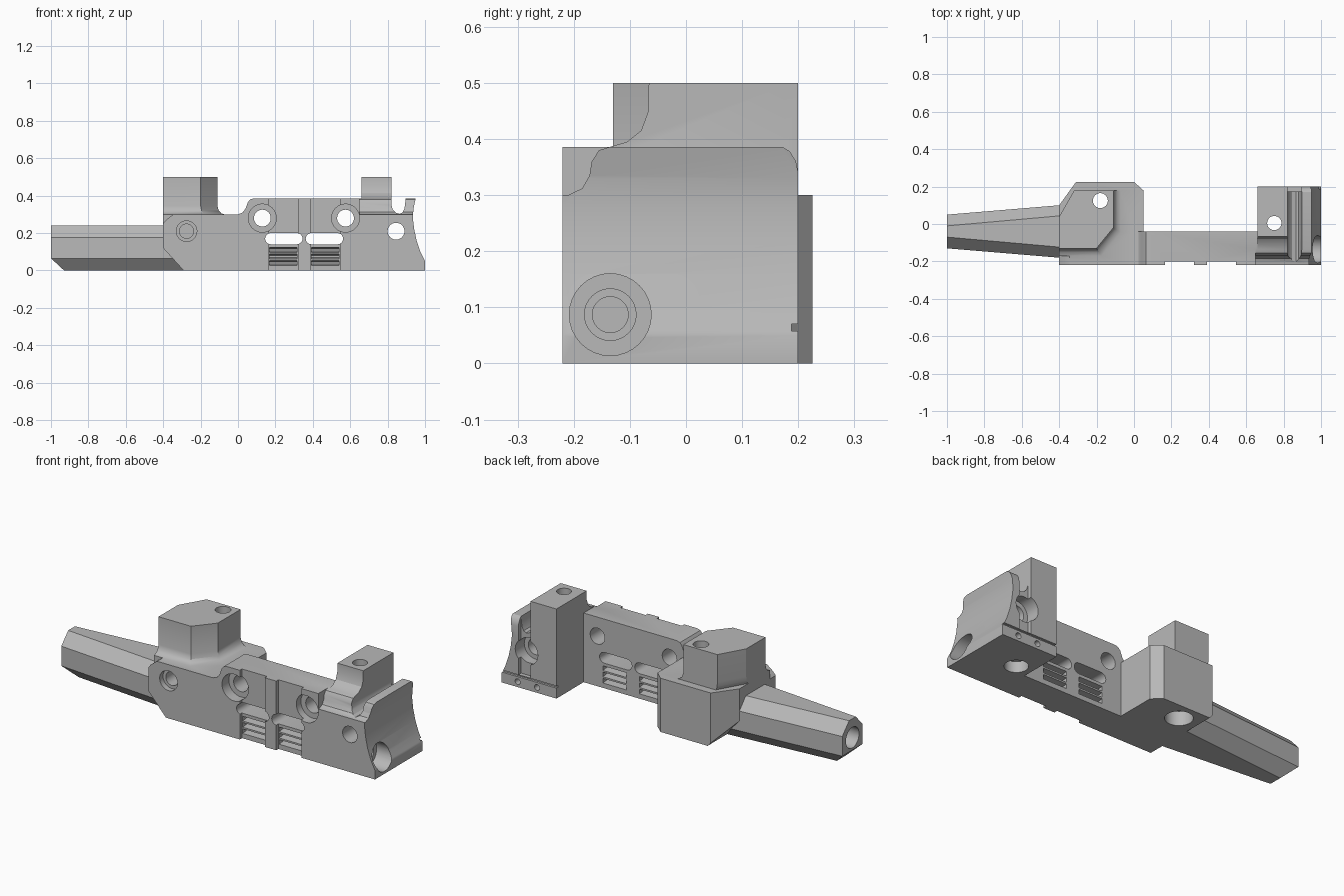
import bpy, bmesh, math
from mathutils import Vector

cube = bpy.data.objects.get("Cube")
if cube:
    bpy.data.objects.remove(cube)

grey = bpy.data.materials.new("mid grey")
grey.use_nodes = True
grey.diffuse_color = (0.48, 0.48, 0.48, 1)
grey.node_tree.nodes["Principled BSDF"].inputs["Base Color"].default_value = (0.48, 0.48, 0.48, 1)


def loft(name, rings):
    """Closed solid through matching rings of points."""
    bm = bmesh.new()
    rows = [[bm.verts.new(p) for p in ring] for ring in rings]
    n = len(rows[0])
    for low, high in zip(rows, rows[1:]):
        for i in range(n):
            j = (i + 1) % n
            bm.faces.new((low[i], low[j], high[j], high[i]))
    bm.faces.new(rows[0])
    bm.faces.new(rows[-1])
    bmesh.ops.recalc_face_normals(bm, faces=bm.faces)
    mesh = bpy.data.meshes.new(name)
    bm.to_mesh(mesh)
    bm.free()
    mesh.materials.append(grey)
    ob = bpy.data.objects.new(name, mesh)
    bpy.context.collection.objects.link(ob)
    return ob


def place(axis, u, v, w):
    return {"x": (w, u, v), "y": (u, w, v), "z": (u, v, w)}[axis]


def prism(name, axis, points, a, b):
    return loft(name, [[place(axis, u, v, w) for u, v in points] for w in (a, b)])


def box(name, x0, x1, y0, y1, z0, z1):
    return prism(name, "z", [(x0, y0), (x1, y0), (x1, y1), (x0, y1)], z0, z1)


def drill(axis, u, v, r, a, b, sides=32):
    steps = [2 * math.pi * i / sides for i in range(sides)]
    return prism("drill", axis, [(u + r * math.cos(t), v + r * math.sin(t)) for t in steps], a, b)


def combine(target, tools, operation):
    for tool in tools:
        mod = target.modifiers.new(operation, "BOOLEAN")
        mod.operation = operation
        mod.solver = "EXACT"
        mod.object = tool
        bpy.context.view_layer.objects.active = target
        bpy.ops.object.modifier_apply(modifier=mod.name)
        bpy.data.objects.remove(tool)


# Left block with its cut corners
body = prism("main_body", "z", [(-.4, -.22), (.05, -.22), (.05, .18), (0, .225),
                                (-.31, .225), (-.4, .10)], 0, .30)
combine(body, [
    prism("lower_corner", "y", [(-.5, .23), (-.5, -.1), (-.2, -.1)], -.4, .4),
    prism("upper_corner", "y", [(-.41, .24), (-.385, .27), (-.36, .29), (-.33, .31), (-.41, .31)], -.4, -.17),
], "DIFFERENCE")

# Tower, flared at its foot
plan = [(-.4, -.13), (-.2, -.13), (-.11, -.02), (-.11, .18), (-.32, .18), (-.4, .04)]


def tower_ring(z, s):
    return [(-.4 + (x + .4) * s, .18 + (y - .18) * s, z) for x, y in plan]


tower = loft("tower", [tower_ring(z, s) for z, s in
                       ((.2, 1.13), (.3, 1.13), (.306, 1.07), (.32, 1.025), (.345, 1), (.5, 1))])

# Long thin wall with a rounded shoulder
wall = prism("wall", "y", [(-.05, 0), (.7, 0), (.7, .386), (.085, .386), (.065, .38), (.053, .365),
                           (.04, .33), (.025, .31), (0, .30), (-.05, .29)], -.22, -.04)

# Right block: post, saddle, lip and hollow end face
end_block = prism("end_block", "y", [
    (.66, 0), (1, 0), (1, .05), (.975, .1), (.955, .16), (.942, .22), (.935, .28), (.938, .33),
    (.95, .386), (.897, .386), (.89, .33), (.88, .31), (.865, .303), (.845, .308), (.828, .325),
    (.82, .35), (.82, .5), (.66, .5)], -.22, .2)

# Tapered eight-sided arm
def arm_ring(x, side, flat):
    c = -.04
    half = [(flat, 0), (side, .065), (side, .175), (flat, .24)]
    return [(x, c + w, z) for w, z in half] + [(x, c - w, z) for w, z in reversed(half)]


arm = loft("arm", [arm_ring(-1, .09, .03), arm_ring(-.28, .15, .094)])
combine(arm, [prism("arm_tip", "y", [(-1.1, .158), (-1.1, -.1), (-.822, -.1)], -.4, .4)], "DIFFERENCE")

combine(body, [tower, wall, end_block, arm], "UNION")

cuts = []
# Curved hollow in front of the post, rounded back of the lip
cuts.append(prism("saddle", "x", [
    (-.3, .30), (-.21, .30), (-.185, .312), (-.172, .335), (-.168, .36), (-.155, .38), (-.135, .386),
    (-.105, .395), (-.08, .415), (-.067, .45), (-.065, .6), (-.3, .6)], .65, 1.1))
cuts.append(prism("lip_round", "x", [(.165, .39), (.185, .378), (.196, .36), (.201, .335),
                                     (.25, .335), (.25, .42), (.165, .42)], .84, 1.1))

# Two front panels, each with a through slot and louvre grooves
for x0, x1, s0, s1 in ((.165, .32, .145, .345), (.39, .545, .362, .562)):
    cuts.append(box("panel", x0, x1, -.3, -.2, -.1, .6))
    r = .03
    ends = [(s1 - r, -math.pi / 2), (s0 + r, math.pi / 2)]
    slot = [(cx + r * math.cos(a + math.pi * i / 10), .17 + r * math.sin(a + math.pi * i / 10))
            for cx, a in ends for i in range(11)]
    cuts.append(prism("slot", "y", slot, -.3, .1))
    for z in (.04, .075, .11):
        groove = [(z - .013, 0), (z + .013, 0), (z + .006, .06), (z - .006, .06)]
        for wall_y, way in ((-.201, 1), (-.039, -1)):
            outline = [(wall_y + way * d, h) for h, d in groove]
            cuts.append(prism("groove", "x", outline, x0 + .004, x1 - .004))

# Stepped wall holes
for x in (.13, .575):
    cuts += [drill("y", x, .28, .075, -.3, -.16), drill("y", x, .28, .045, -.3, .0)]

# Blind holes: left block front, hollow end, arm tip
cuts += [drill("y", -.275, .21, .055, -.3, -.19), drill("y", -.275, .21, .038, -.3, -.1)]
cuts += [drill("x", -.135, .087, .073, .9, 1.1), drill("x", -.135, .087, .046, .86, 1.1),
         drill("x", -.135, .087, .032, .78, 1.1)]
cuts.append(drill("x", -.04, .135, .058, -1.1, -.8))

# Pocket behind the end block, its cross hole and the small foot holes
cuts.append(box("pocket", .82, .895, .175, .3, .07, .5))
cuts += [drill("y", .845, .21, .045, -.3, .3), drill("y", .845, .21, .07, .12, .3)]
cuts.append(box("foot_groove", .6, 1.1, .188, .3, .058, .07))
cuts += [drill("y", x, .03, .016, .1, .3, 16) for x in (.78, .9)]

# Upright holes in tower and post
cuts += [drill("z", -.18, .125, .04, -.1, .6), drill("z", -.18, .125, .07, -.1, .08)]
cuts += [drill("z", .75, .005, .038, -.1, .6), drill("z", .75, .005, .06, -.1, .06)]

combine(body, cuts, "DIFFERENCE")

# Smooth curved surfaces, keep edges sharp
bpy.ops.object.select_all(action="DESELECT")
body.select_set(True)
bpy.context.view_layer.objects.active = body
bpy.ops.object.shade_smooth_by_angle(angle=math.radians(28))
